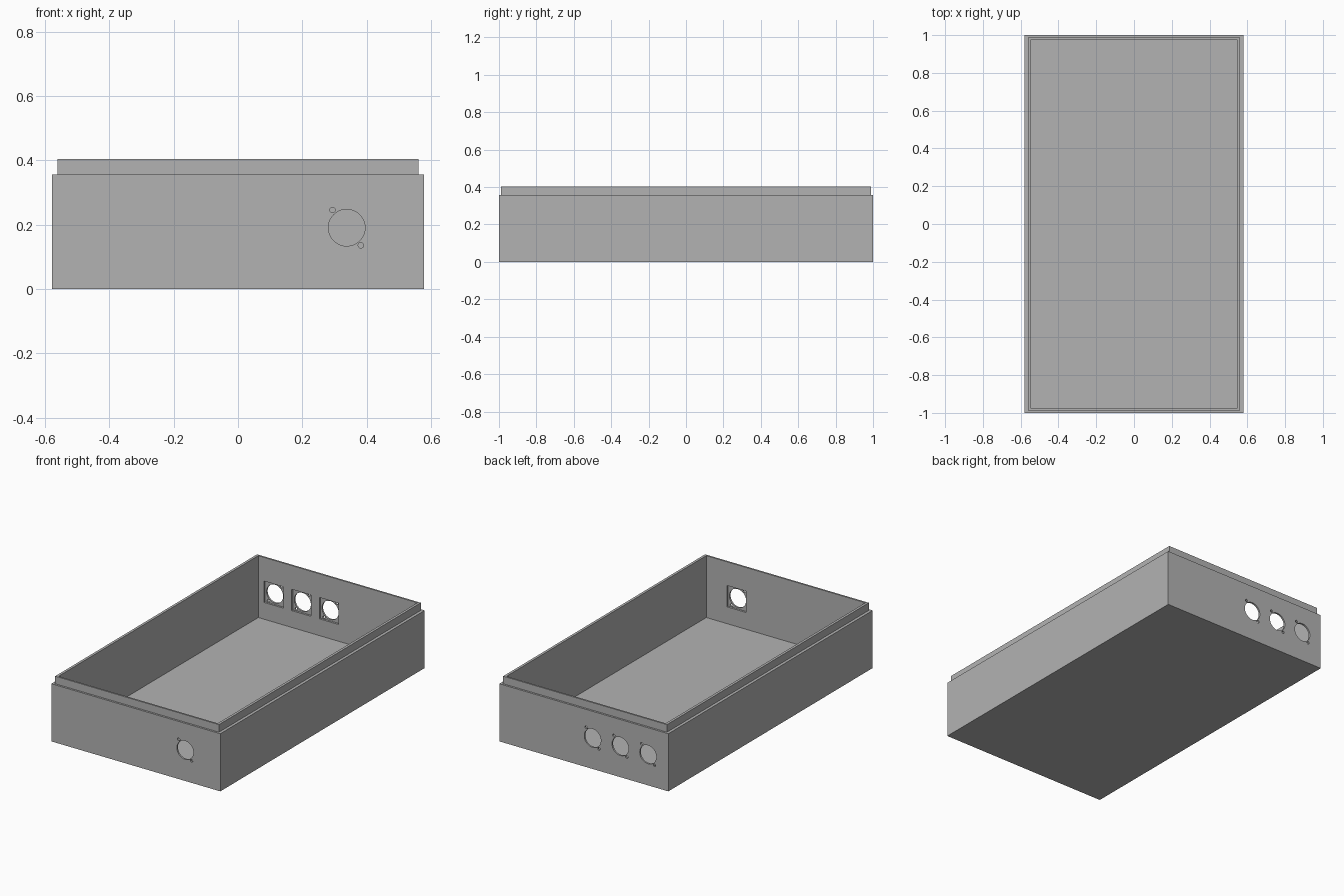
import bpy
import bmesh
from math import radians
from mathutils import Matrix

old = bpy.data.objects.get("Cube")
if old:
    bpy.data.objects.remove(old, do_unlink=True)

grey = bpy.data.materials.new("plain grey")
grey.use_nodes = True
grey.diffuse_color = (0.45, 0.45, 0.45, 1)
grey.node_tree.nodes["Principled BSDF"].inputs["Base Color"].default_value = (0.45, 0.45, 0.45, 1)

HOLE_Z = 0.191
INNER_Y = 0.977
RECESS_DEPTH = 0.012
# Socket positions: x and the wall they pierce (-1 front, 1 back)
SOCKETS = [(0.338, -1), (-0.06, 1), (-0.25, 1), (-0.44, 1)]


def make_object(name, bm):
    bmesh.ops.recalc_face_normals(bm, faces=bm.faces)
    mesh = bpy.data.meshes.new(name)
    bm.to_mesh(mesh)
    bm.free()
    mesh.materials.append(grey)
    obj = bpy.data.objects.new(name, mesh)
    bpy.context.collection.objects.link(obj)
    return obj


def add_cylinder(bm, x, z, side, radius, segments):
    matrix = Matrix.Translation((x, side, z)) @ Matrix.Rotation(radians(90), 4, "X")
    bmesh.ops.create_cone(bm, cap_ends=True, segments=segments, radius1=radius,
                          radius2=radius, depth=0.2, matrix=matrix)


def cut(target, cutter):
    cutter.hide_render = True
    mod = target.modifiers.new(cutter.name, "BOOLEAN")
    mod.operation = "DIFFERENCE"
    mod.solver = "EXACT"
    mod.object = cutter
    bpy.context.view_layer.objects.active = target
    bpy.ops.object.modifier_apply(modifier=mod.name)
    bpy.data.objects.remove(cutter, do_unlink=True)


# Tray: rectangular rings from the underside, over the stepped lip, to the floor
bm = bmesh.new()
RINGS = [(0.579, 1.0, 0), (0.579, 1.0, 0.357), (0.561, 0.988, 0.357),
         (0.561, 0.988, 0.404), (0.545, INNER_Y, 0.404), (0.545, INNER_Y, 0.021)]
loops = [[bm.verts.new((sx * x, sy * y, z))
          for sx, sy in ((-1, -1), (1, -1), (1, 1), (-1, 1))] for x, y, z in RINGS]
for low, high in zip(loops, loops[1:]):
    for i in range(4):
        j = (i + 1) % 4
        bm.faces.new((low[i], low[j], high[j], high[i]))
bm.faces.new(loops[0])
bm.faces.new(loops[-1])
tray = make_object("enclosure_tray", bm)

# Square recesses behind each socket, on the inside of the walls
bm = bmesh.new()
for x, side in SOCKETS:
    matrix = (Matrix.Translation((x, side * (INNER_Y - 0.02 + RECESS_DEPTH / 2), HOLE_Z))
              @ Matrix.Diagonal((0.132, 0.04 + RECESS_DEPTH, 0.132, 1)))
    bmesh.ops.create_cube(bm, size=1, matrix=matrix)
cut(tray, make_object("recess_cutter", bm))

# Round socket openings with two diagonal screw holes each
bm = bmesh.new()
for x, side in SOCKETS:
    add_cylinder(bm, x, HOLE_Z, side, 0.057, 48)
    for d in (-1, 1):
        add_cylinder(bm, x - d * side * -0.044, HOLE_Z + d * 0.055 * 1, side, 0.0085, 20)
cut(tray, make_object("socket_hole_cutter", bm))

# Smooth hole walls, sharp box edges
bpy.ops.object.select_all(action="DESELECT")
tray.select_set(True)
bpy.context.view_layer.objects.active = tray
bpy.ops.object.shade_smooth_by_angle(angle=radians(30))
